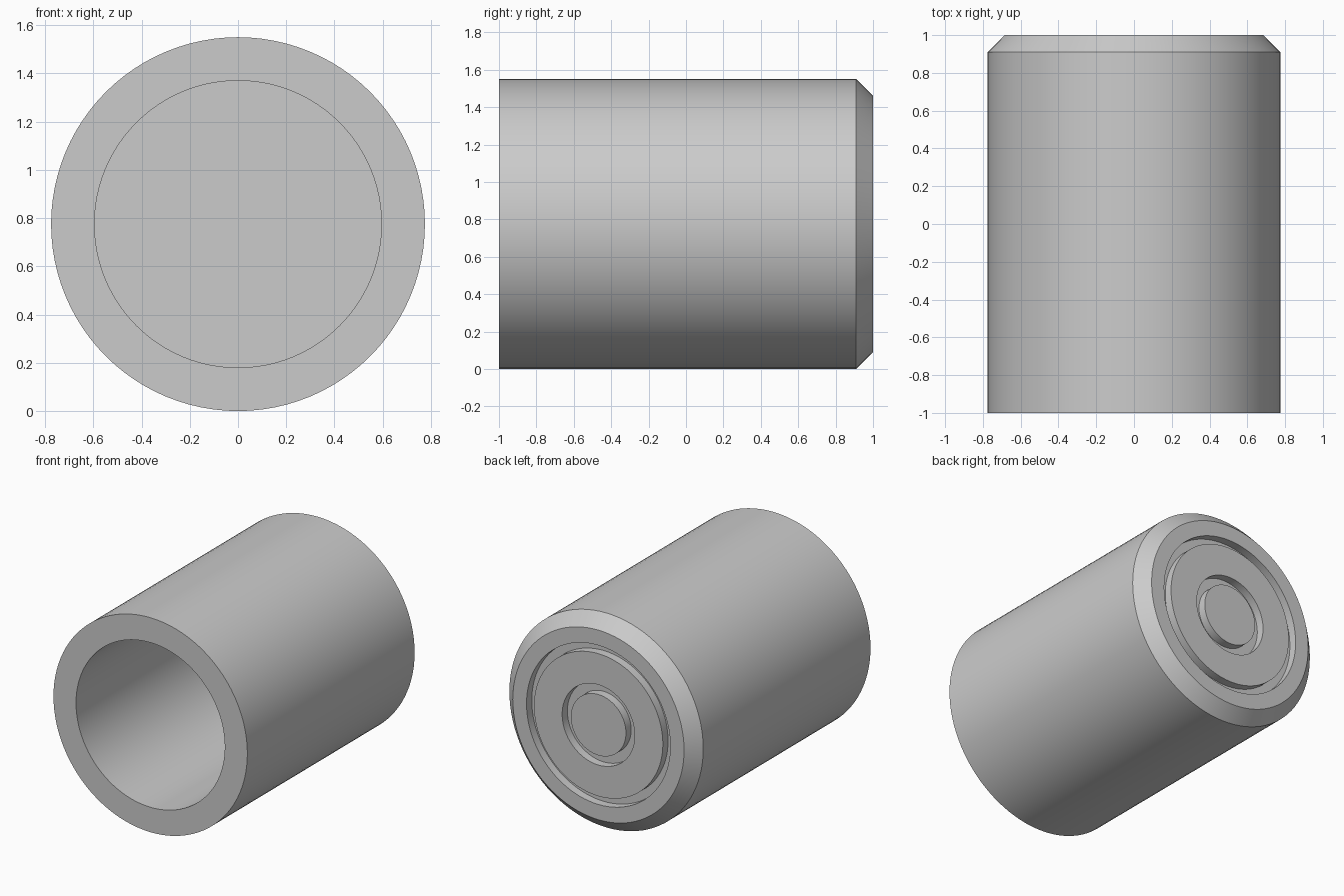
import bpy, bmesh, math

if "Cube" in bpy.data.objects:
    bpy.data.objects.remove(bpy.data.objects["Cube"])

R, SEG = 0.775, 96

# (radius, y) section from the bore floor, out round the front rim, along the
# body, over the chamfer and across the two grooves to the centre of the back
PROFILE = [
    (0.0, 0.82), (0.595, 0.82), (0.595, -1.0), (R, -1.0),   # bore and front rim
    (R, 0.91), (0.685, 1.0),                                # body and chamfer
    (0.575, 1.0), (0.575, 0.94), (0.515, 0.94), (0.515, 1.0),  # outer groove
    (0.29, 1.0), (0.29, 0.94), (0.22, 0.94), (0.22, 1.0),   # inner groove
    (0.0, 1.0),
]


def lathe(name, profile):
    bm = bmesh.new()
    rings = []
    for r, y in profile:
        n = SEG if r > 0 else 1
        rings.append([bm.verts.new((r * math.cos(2 * math.pi * i / SEG), y,
                                    R + r * math.sin(2 * math.pi * i / SEG)))
                      for i in range(n)])
    for a, b in zip(rings, rings[1:]):
        for i in range(SEG):
            j = (i + 1) % SEG
            quad = [a[i % len(a)], a[j % len(a)], b[j % len(b)], b[i % len(b)]]
            bm.faces.new(list(dict.fromkeys(quad)))
    bmesh.ops.recalc_face_normals(bm, faces=bm.faces[:])
    mesh = bpy.data.meshes.new(name)
    bm.to_mesh(mesh)
    bm.free()
    obj = bpy.data.objects.new(name, mesh)
    bpy.context.collection.objects.link(obj)
    return obj


# Hollow casing with grooved back
casing = lathe("hollow_casing", PROFILE)
bpy.context.view_layer.objects.active = casing
casing.select_set(True)
bpy.ops.object.shade_smooth_by_angle(angle=math.radians(30))
